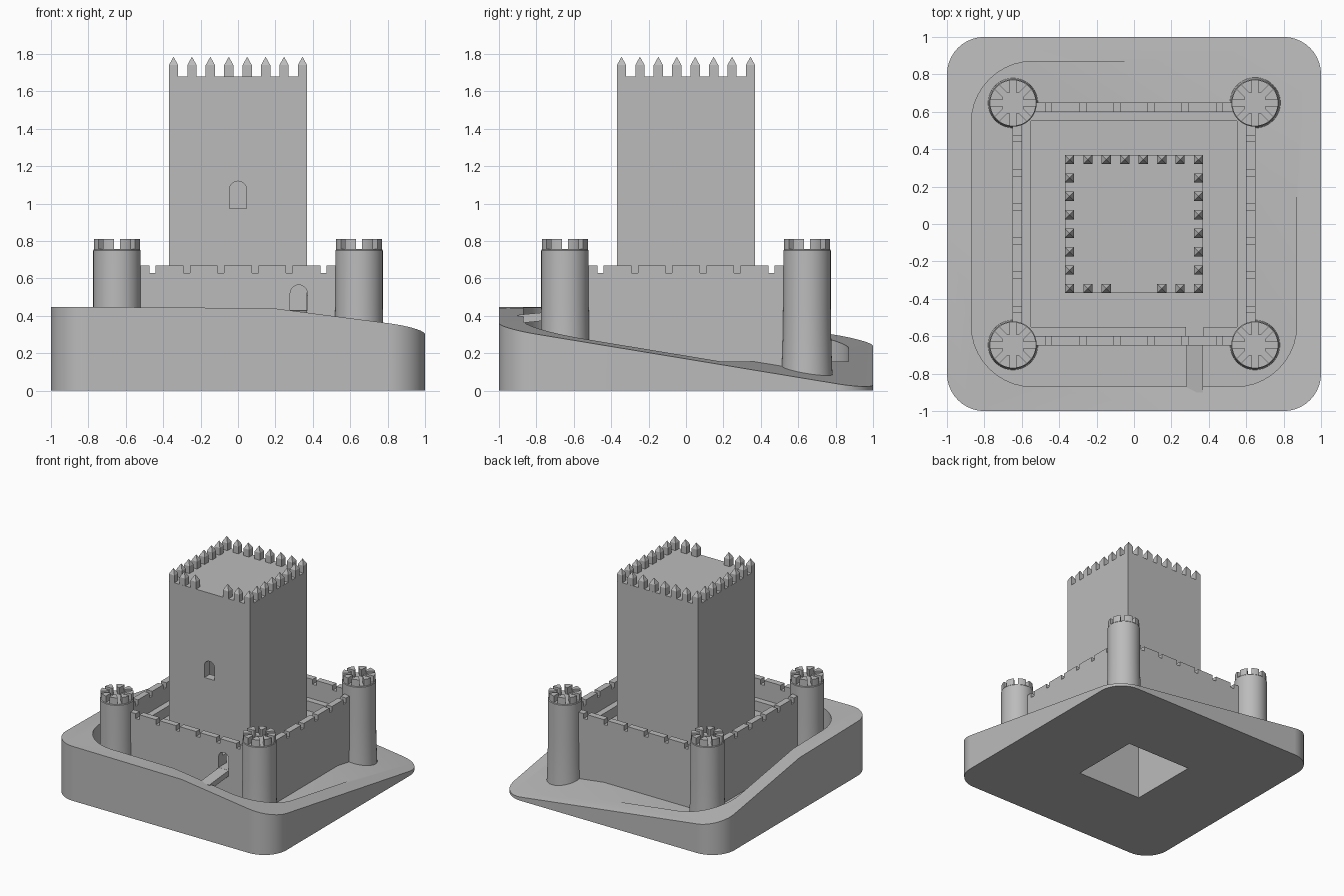
import bpy, bmesh, math
from mathutils import Vector, Matrix

cube = bpy.data.objects.get("Cube")
if cube:
    bpy.data.objects.remove(cube, do_unlink=True)

stone = bpy.data.materials.new("grey_stone")
stone.use_nodes = True
GREY = (0.5, 0.5, 0.5, 1)
stone.diffuse_color = GREY
stone.node_tree.nodes["Principled BSDF"].inputs["Base Color"].default_value = GREY


def finish(name, bm):
    bmesh.ops.recalc_face_normals(bm, faces=bm.faces[:])
    me = bpy.data.meshes.new(name)
    bm.to_mesh(me)
    bm.free()
    me.materials.append(stone)
    ob = bpy.data.objects.new(name, me)
    bpy.context.collection.objects.link(ob)
    return ob


def add_prism(bm, pts, z0, z1):
    low = [bm.verts.new((x, y, z0)) for x, y in pts]
    high = [bm.verts.new((x, y, z1)) for x, y in pts]
    bm.faces.new(low)
    bm.faces.new(high)
    for i in range(len(pts)):
        j = (i + 1) % len(pts)
        bm.faces.new((low[i], low[j], high[j], high[i]))
    return low + high


def add_box(bm, x0, x1, y0, y1, z0, z1):
    return add_prism(bm, [(x0, y0), (x1, y0), (x1, y1), (x0, y1)], z0, z1)


def rounded_square(half, r, steps=10):
    pts = []
    for q in range(4):
        a0 = q * math.pi / 2
        c = Matrix.Rotation(a0, 2) @ Vector((half - r, half - r))
        for i in range(steps + 1):
            a = a0 + i * math.pi / 2 / steps
            pts.append((c.x + r * math.cos(a), c.y + r * math.sin(a)))
    return pts


def arch(x, half, z0, z1, y0, y1):
    """Round-topped opening running along y."""
    bm = bmesh.new()
    pts = [(x - half, z0), (x + half, z0)]
    for i in range(13):
        a = math.pi * i / 12
        pts.append((x + half * math.cos(a), z1 - half + half * math.sin(a)))
    verts = add_prism(bm, pts, -y1, -y0)
    bmesh.ops.rotate(bm, verts=verts, matrix=Matrix.Rotation(math.pi / 2, 3, "X"))
    return finish("opening_cutter", bm)


def box(name, *size):
    bm = bmesh.new()
    add_box(bm, *size)
    return finish(name, bm)


def cut(ob, *cutters):
    """Subtract the cutters, bake the result, remove the cutters."""
    for c in cutters:
        m = ob.modifiers.new("cut", "BOOLEAN")
        m.operation, m.solver, m.object = "DIFFERENCE", "EXACT", c
    bpy.context.view_layer.update()
    me = bpy.data.meshes.new_from_object(ob.evaluated_get(bpy.context.evaluated_depsgraph_get()))
    ob.modifiers.clear()
    ob.data = me
    for c in cutters:
        bpy.data.objects.remove(c, do_unlink=True)


def smooth(ob, degrees):
    bpy.ops.object.select_all(action="DESELECT")
    ob.select_set(True)
    bpy.context.view_layer.objects.active = ob
    bpy.ops.object.shade_smooth_by_angle(angle=math.radians(degrees))


def hollow():
    return box("hollow_cutter", -0.3, 0.3, -0.3, 0.3, -0.1, 1.6)


# Hill: rounded block trimmed by a gentle plateau and a diagonal slope
bm = bmesh.new()
add_prism(bm, rounded_square(1, 0.2), 0, 1)
for c, a, b in ((0.43, 0.007, 0.012), (0.3, 0.13, 0.165)):
    res = bmesh.ops.bisect_plane(bm, geom=bm.verts[:] + bm.edges[:] + bm.faces[:],
                                 plane_co=(0, 0, c), plane_no=(a, b, 1), clear_outer=True)
    rim = [e for e in res["geom_cut"] if isinstance(e, bmesh.types.BMEdge)]
    bmesh.ops.edgeloop_fill(bm, edges=rim)
hill = finish("hill_base", bm)

# Moat and underside hollow
bm = bmesh.new()
add_prism(bm, rounded_square(0.87, 0.33), 0.155, 1)
cut(hill, finish("moat_cutter", bm), hollow())
smooth(hill, 25)
hill.modifiers.new("even_shading", "WEIGHTED_NORMAL").keep_sharp = True

# Curtain wall with walkway, courtyard, crenels and gate
wall = box("curtain_wall", -0.65, 0.65, -0.65, 0.65, 0.05, 0.67)
bm = bmesh.new()
for i in range(6):
    p = (i - 2.5) * 0.183
    add_box(bm, p - 0.017, p + 0.017, -0.8, 0.8, 0.63, 0.8)
rows = finish("crenel_cutter_x", bm)
bm = bmesh.new()
for i in range(6):
    p = (i - 2.5) * 0.183
    add_box(bm, -0.8, 0.8, p - 0.017, p + 0.017, 0.63, 0.8)
cut(wall, box("walk_cutter", -0.6, 0.6, -0.6, 0.6, 0.51, 0.9),
    box("yard_cutter", -0.55, 0.55, -0.55, 0.55, 0.43, 0.9),
    rows, finish("crenel_cutter_y", bm),
    arch(0.325, 0.046, 0.43, 0.565, -0.8, -0.5), hollow())

# Gate bridge, sloping down to the moat rim
bm = bmesh.new()
for v in add_box(bm, 0.28, 0.37, -0.9, -0.64, 0.385, 0.43):
    if v.co.y < -0.8:
        v.co.z -= 0.025
finish("gate_bridge", bm)

# Keep with window
keep = box("keep", -0.37, 0.37, -0.37, 0.37, 0.4, 1.68)
cut(keep, hollow(), arch(0, 0.046, 0.975, 1.12, -0.5, -0.25))

# Pointed merlons round the keep, with a gap at the front middle
bm = bmesh.new()
h = 0.025
for i in range(8):
    for j in range(8):
        edge = i in (0, 7) or j in (0, 7)
        if not edge or (j == 0 and i in (3, 4)):
            continue
        x, y = (i - 3.5) * 0.0985, (j - 3.5) * 0.0985
        verts = add_box(bm, x - h, x + h, y - h, y + h, 1.67, 1.74)
        top = next(f for f in verts[-1].link_faces if all(v.co.z > 1.7 for v in f.verts))
        bmesh.ops.poke(bm, faces=[top])
        bm.verts.ensure_lookup_table()
        bm.verts[-1].co.z = 1.785
finish("keep_merlons", bm)


# Corner towers: turned profile, then crenel slots cut across the rim
def tower(name, cx, cy):
    profile = [(0.138, 0.04), (0.133, 0.16), (0.129, 0.3), (0.127, 0.45),
               (0.127, 0.75), (0.123, 0.755), (0.123, 0.81), (0.06, 0.81), (0.06, 0.755)]
    bm = bmesh.new()
    n = 48
    rings = []
    for r, z in profile:
        rings.append([bm.verts.new((cx + r * math.cos(2 * math.pi * k / n),
                                    cy + r * math.sin(2 * math.pi * k / n), z))
                      for k in range(n)])
    for lo, hi in zip(rings, rings[1:]):
        for k in range(n):
            m = (k + 1) % n
            bm.faces.new((lo[k], lo[m], hi[m], hi[k]))
    bm.faces.new(rings[0])
    bm.faces.new(rings[-1])
    ob = finish(name, bm)
    slots = []
    for q in range(4):
        bm = bmesh.new()
        verts = add_box(bm, -0.2, 0.2, -0.016, 0.016, 0.757, 0.9)
        bmesh.ops.rotate(bm, verts=verts, matrix=Matrix.Rotation(q * math.pi / 4, 3, "Z"))
        bmesh.ops.translate(bm, verts=verts, vec=(cx, cy, 0))
        slots.append(finish("slot_cutter", bm))
    cut(ob, *slots)
    smooth(ob, 30)


for sx, side in ((-1, "right"), (1, "left")):
    for sy, end in ((-1, "front"), (1, "back")):
        tower(f"{end}_{side}_tower", sx * 0.647, sy * 0.647)
